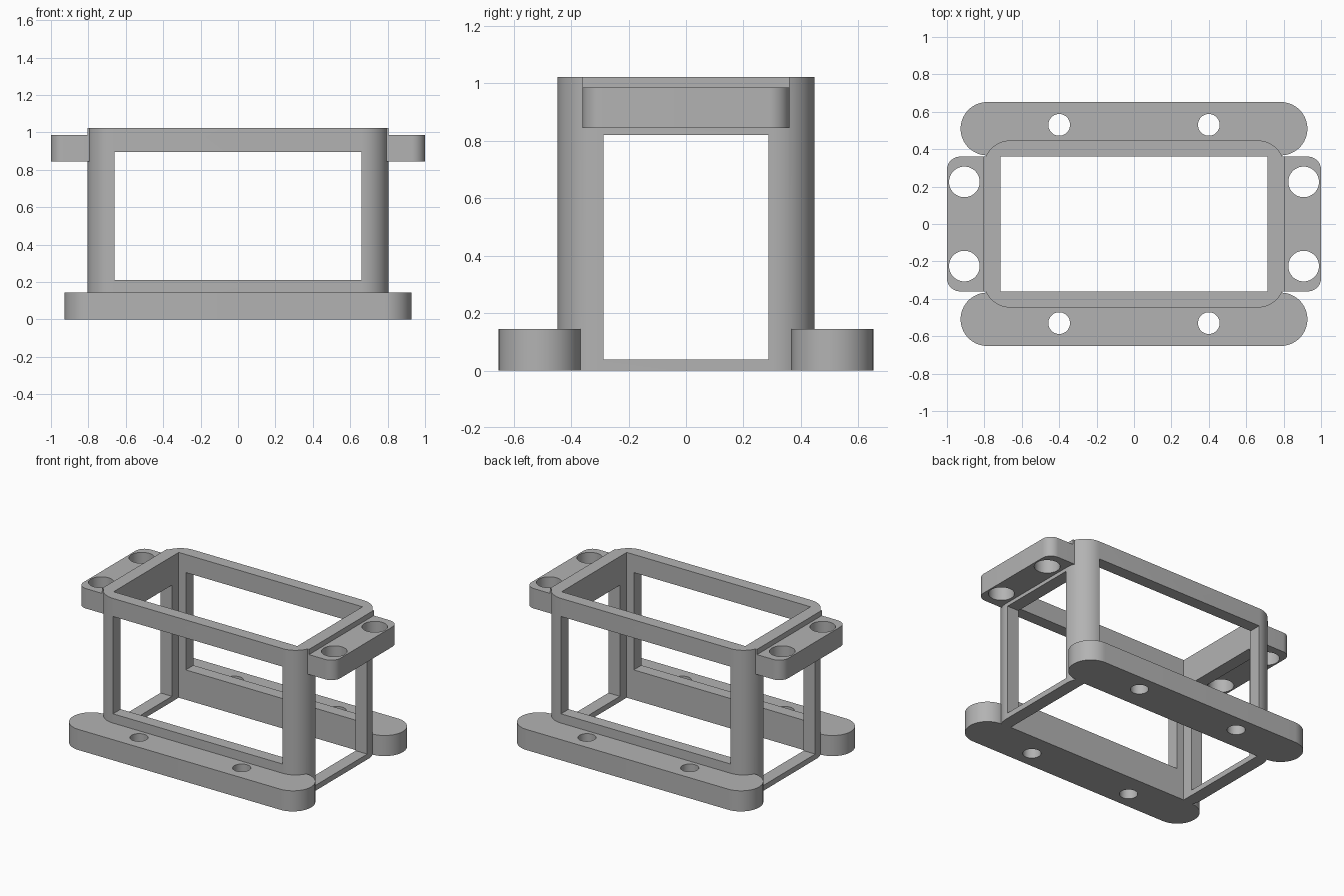
import bpy
import bmesh
from math import sin, cos, pi

if "Cube" in bpy.data.objects:
    bpy.data.objects.remove(bpy.data.objects["Cube"], do_unlink=True)

grey = bpy.data.materials.new("plain grey")
grey.use_nodes = True
grey.diffuse_color = (0.45, 0.45, 0.45, 1)
grey.node_tree.nodes["Principled BSDF"].inputs["Base Color"].default_value = grey.diffuse_color


def prism(name, outline, z0, z1):
    """Extrude a flat outline from z0 to z1."""
    bm = bmesh.new()
    face = bm.faces.new([bm.verts.new((x, y, z0)) for x, y in outline])
    top = bmesh.ops.extrude_face_region(bm, geom=[face])["geom"]
    moved = [g for g in top if isinstance(g, bmesh.types.BMVert)]
    bmesh.ops.translate(bm, vec=(0, 0, z1 - z0), verts=moved)
    bmesh.ops.recalc_face_normals(bm, faces=bm.faces)
    mesh = bpy.data.meshes.new(name)
    bm.to_mesh(mesh)
    bm.free()
    mesh.materials.append(grey)
    obj = bpy.data.objects.new(name, mesh)
    bpy.context.collection.objects.link(obj)
    return obj


def rounded(x0, x1, y0, y1, radii, steps=16):
    """Rectangle outline; radii run +x+y, -x+y, -x-y, +x-y."""
    points = []
    corners = [(x1, y1, -1, -1), (x0, y1, 1, -1), (x0, y0, 1, 1), (x1, y0, -1, 1)]
    for i, ((x, y, sx, sy), r) in enumerate(zip(corners, radii)):
        if r == 0:
            points.append((x, y))
            continue
        for k in range(steps + 1):
            a = (i + k / steps) * pi / 2
            points.append((x + sx * r + r * cos(a), y + sy * r + r * sin(a)))
    return points


def box(name, x, y, z0, z1):
    return prism(name, rounded(-x, x, -y, y, [0] * 4), z0, z1)


def drill(name, x, y, r, z0, z1):
    circle = [(x + r * cos(k * pi / 24), y + r * sin(k * pi / 24)) for k in range(48)]
    return prism(name, circle, z0, z1)


def combine(target, tool, operation):
    """Apply an exact boolean and discard the tool."""
    tool.hide_render = True
    mod = target.modifiers.new(operation.lower(), "BOOLEAN")
    mod.operation = operation
    mod.solver = "EXACT"
    mod.object = tool
    bpy.context.view_layer.objects.active = target
    bpy.ops.object.modifier_apply(modifier=mod.name)
    bpy.data.objects.remove(tool, do_unlink=True)


HEIGHT = 1.022
frame = prism("bracket_frame", rounded(-0.805, 0.805, -0.447, 0.447, [0.145] * 4), 0, HEIGHT)

# Square backing blocks behind the side tabs, then the tabs themselves
for s in (-1, 1):
    xs = sorted((s * 0.6, s * 0.805))
    combine(frame, prism("tab_backing", rounded(*xs, -0.36, 0.36, [0] * 4), 0.845, HEIGHT), "UNION")
    xs = sorted((s * 0.7, s))
    radii = [0.07, 0, 0, 0.07] if s > 0 else [0, 0.07, 0.07, 0]
    combine(frame, prism("side_tab", rounded(*xs, -0.36, 0.36, radii), 0.845, 0.985), "UNION")

# Round-ended mounting feet along front and back
for s in (-1, 1):
    ys = sorted((s * 0.367, s * 0.652))
    combine(frame, prism("mounting_foot", rounded(-0.927, 0.927, *ys, [0.1424] * 4), 0, 0.145), "UNION")

# Open core, front and back window, side windows
combine(frame, box("core_cutter", 0.715, 0.362, -0.1, 1.2), "DIFFERENCE")
combine(frame, box("front_window_cutter", 0.66, 0.8, 0.21, 0.895), "DIFFERENCE")
combine(frame, box("side_window_cutter", 1.2, 0.287, 0.038, 0.82), "DIFFERENCE")

# Bolt holes in feet and tabs
for sx in (-1, 1):
    for sy in (-1, 1):
        combine(frame, drill("foot_hole", sx * 0.4, sy * 0.53, 0.058, -0.1, 0.2), "DIFFERENCE")
        combine(frame, drill("tab_hole", sx * 0.907, sy * 0.225, 0.082, 0.8, 1.1), "DIFFERENCE")

bpy.ops.object.select_all(action="DESELECT")
frame.select_set(True)
bpy.context.view_layer.objects.active = frame
bpy.ops.object.shade_smooth_by_angle(angle=pi / 6)
